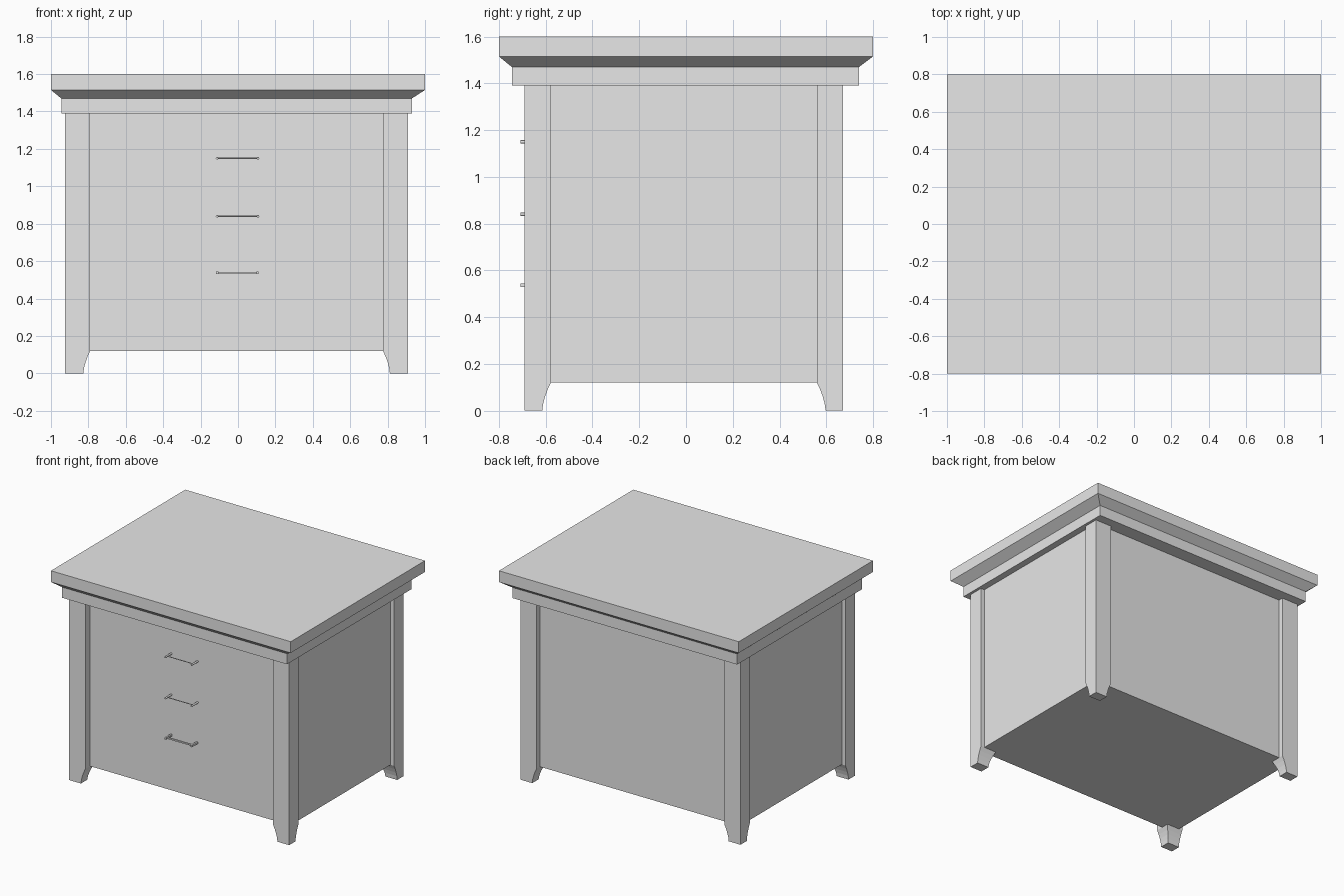
import bpy
import bmesh
from math import pi
from mathutils import Matrix

cube = bpy.data.objects.get("Cube")
if cube:
    bpy.data.objects.remove(cube, do_unlink=True)

# Single plain grey finish
grey = bpy.data.materials.new("plain grey")
grey.use_nodes = True
grey.diffuse_color = (0.8, 0.8, 0.8, 1)
grey.node_tree.nodes["Principled BSDF"].inputs["Base Color"].default_value = (0.8, 0.8, 0.8, 1)


def finish(name, bm):
    bmesh.ops.recalc_face_normals(bm, faces=bm.faces)
    mesh = bpy.data.meshes.new(name)
    bm.to_mesh(mesh)
    bm.free()
    mesh.materials.append(grey)
    obj = bpy.data.objects.new(name, mesh)
    bpy.context.collection.objects.link(obj)
    return obj


def loft(name, levels):
    """Closed solid through stacked rectangles (x0, x1, y0, y1, z)."""
    bm = bmesh.new()
    rings = [[bm.verts.new(p) for p in
              ((x0, y0, z), (x1, y0, z), (x1, y1, z), (x0, y1, z))]
             for x0, x1, y0, y1, z in levels]
    for low, high in zip(rings, rings[1:]):
        for i in range(4):
            j = (i + 1) % 4
            bm.faces.new((low[i], low[j], high[j], high[i]))
    bm.faces.new(rings[0])
    bm.faces.new(rings[-1])
    return finish(name, bm)


def box(name, x0, x1, y0, y1, z0, z1):
    return loft(name, [(x0, x1, y0, y1, z0), (x0, x1, y0, y1, z1)])


def rod(name, centre, radius, length, axis):
    bm = bmesh.new()
    turn = Matrix.Rotation(pi / 2, 4, "Y" if axis == "X" else "X")
    bmesh.ops.create_cone(bm, cap_ends=True, segments=12, radius1=radius,
                          radius2=radius, depth=length,
                          matrix=Matrix.Translation(centre) @ turn)
    obj = finish(name, bm)
    for face in obj.data.polygons:
        face.use_smooth = len(face.vertices) == 4
    return obj


# Top slab with its sloped underside, and the frieze below
loft("top_slab", [(-0.945, 0.93, -0.745, 0.74, 1.47),
                  (-1, 1, -0.8, 0.8, 1.515),
                  (-1, 1, -0.8, 0.8, 1.6)])
box("frieze", -0.945, 0.93, -0.745, 0.74, 1.39, 1.47)

# Recessed cabinet body
FRONT = -0.635
box("cabinet_body", -0.895, 0.88, FRONT, 0.635, 0.12, 1.39)

# Corner legs whose feet curve in on the two inner sides
LEG_X, LEG_Y, LEG_TOP = 0.135, 0.112, 1.39
FOOT_CURVE = [(0, 0.037), (0.03, 0.033), (0.06, 0.025), (0.09, 0.014), (0.12, 0), (LEG_TOP, 0)]
for side, outer_x, sx in (("left", 0.91, -1), ("right", -0.925, 1)):
    for end, outer_y, sy in (("front", -0.69, 1), ("back", 0.672, -1)):
        loft(f"{end}_{side}_leg",
             [(outer_x, outer_x + sx * (LEG_X - cut),
               outer_y, outer_y + sy * (LEG_Y - cut), z) for z, cut in FOOT_CURVE])

# Upper two handles: round posts joined by a thin rod
TIP = -0.707
middle_y, post = (FRONT + TIP) / 2, FRONT - TIP
for label, z in (("top", 1.15), ("middle", 0.84)):
    for side, x in (("left", 0.107), ("right", -0.112)):
        rod(f"{label}_handle_{side}_post", (x, middle_y, z), 0.007, post, "Y")
    rod(f"{label}_handle_bar", (-0.002, -0.685, z), 0.003, 0.22, "X")

# Lower handle: square posts and a flat bar
for side, x in (("left", 0.104), ("right", -0.111)):
    box(f"bottom_handle_{side}_post", x - 0.006, x + 0.006, TIP, FRONT, 0.53, 0.544)
box("bottom_handle_bar", -0.111, 0.104, -0.695, -0.682, 0.532, 0.542)
